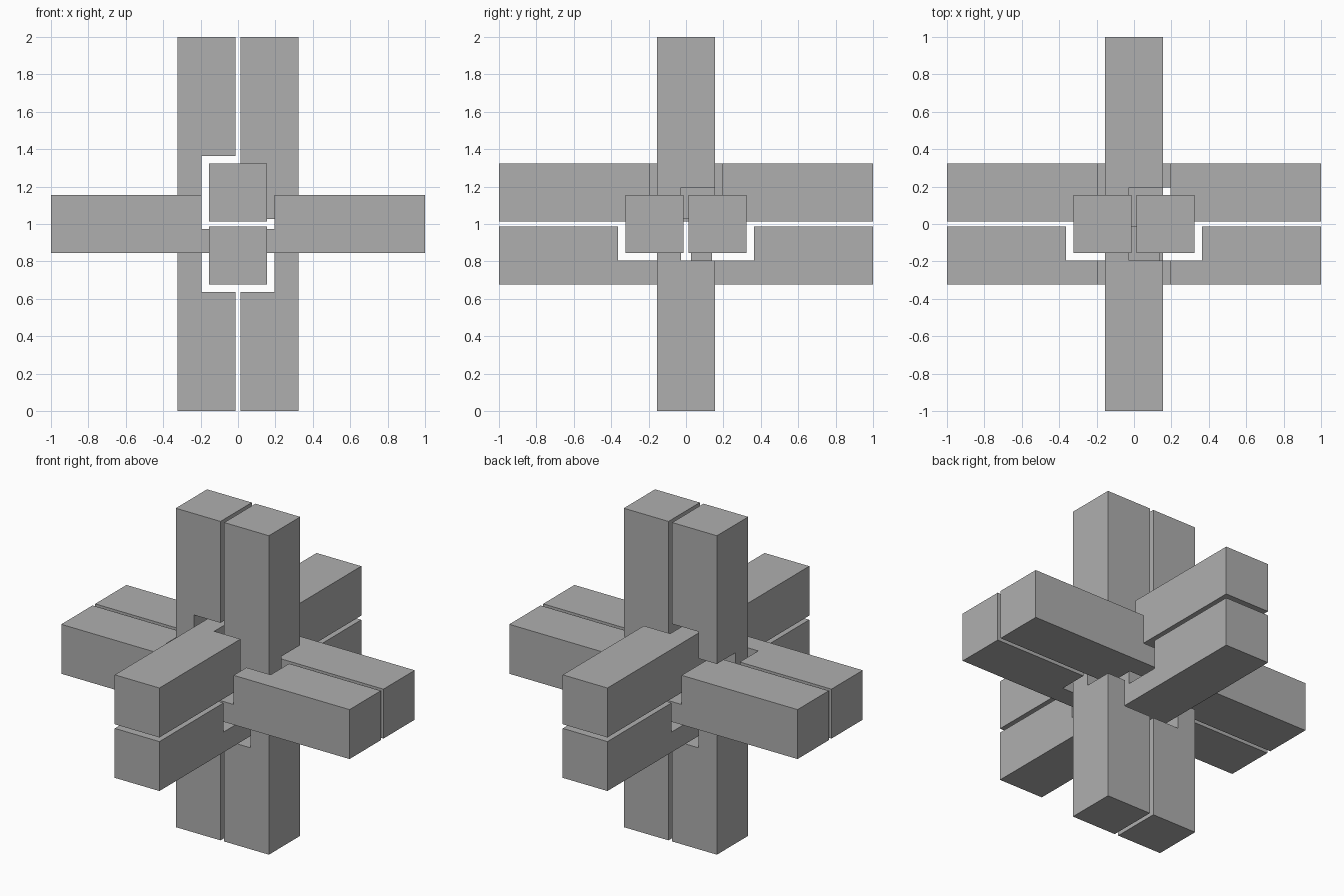
import bpy
from mathutils import Vector

if "Cube" in bpy.data.objects:
    bpy.data.objects.remove(bpy.data.objects["Cube"], do_unlink=True)

U = 0.168       # half a bar pitch, the unit of the interlocking grid
GAP = 0.013     # play on each side of a bar
PLAY = 0.028    # extra play around every notch
CENTRE = Vector((0, 0, 1))

grey = bpy.data.materials.new("plain grey")
grey.use_nodes = True
grey.diffuse_color = (0.43, 0.43, 0.43, 1)
grey.node_tree.nodes["Principled BSDF"].inputs["Base Color"].default_value = grey.diffuse_color


def box(name, low, high):
    """Axis-aligned block between two corners, measured from the puzzle centre."""
    low, high = Vector(low), Vector(high)
    bpy.ops.mesh.primitive_cube_add(size=1, location=CENTRE + (low + high) / 2)
    block = bpy.context.object
    block.name = name
    block.scale = high - low
    bpy.ops.object.transform_apply(location=False, rotation=False, scale=True)
    return block


def bar(name, axis, ranges, notches):
    """Square bar along an axis, with notches given as grid ranges (x, y, z)."""
    low = [r[0] * U + GAP for r in ranges]
    high = [r[1] * U - GAP for r in ranges]
    low[axis], high[axis] = -1, 1
    body = box(name, low, high)
    body.data.materials.append(grey)
    for notch in notches:
        cutter = box("notch_cutter", [r[0] * U - PLAY for r in notch],
                     [r[1] * U + PLAY for r in notch])
        cutter.hide_render = True
        cut = body.modifiers.new("notch", "BOOLEAN")
        cut.operation, cut.solver, cut.object = "DIFFERENCE", "EXACT", cutter
        bpy.context.view_layer.objects.active = body
        bpy.ops.object.modifier_apply(modifier=cut.name)
        bpy.data.objects.remove(cutter, do_unlink=True)


# Grid ranges
NEG, POS = (-2, 0), (0, 2)
MID, ALL = (-1, 1), (-2, 2)
LOW, UP = (-1, 0), (0, 1)
OUT_LOW, OUT_UP = (-2, -1), (1, 2)

# Upright pair
bar("upright_bar_right", 2, (NEG, MID, ALL),
    [(LOW, MID, ALL), (OUT_LOW, UP, MID)])
bar("upright_bar_left", 2, (POS, MID, ALL),
    [(UP, MID, NEG), (OUT_UP, UP, MID)])

# Front-to-back pair
bar("lengthwise_bar_top", 1, (MID, ALL, POS),
    [(UP, MID, POS)])
bar("lengthwise_bar_bottom", 1, (MID, ALL, NEG),
    [(MID, NEG, LOW), (MID, OUT_UP, LOW), (LOW, UP, LOW)])

# Side-to-side pair
bar("crosswise_bar_front", 0, (ALL, NEG, MID),
    [(OUT_LOW, LOW, MID), (OUT_UP, LOW, MID), (MID, NEG, UP)])
bar("crosswise_bar_back", 0, (ALL, POS, MID),
    [(MID, POS, UP), (UP, UP, LOW)])
